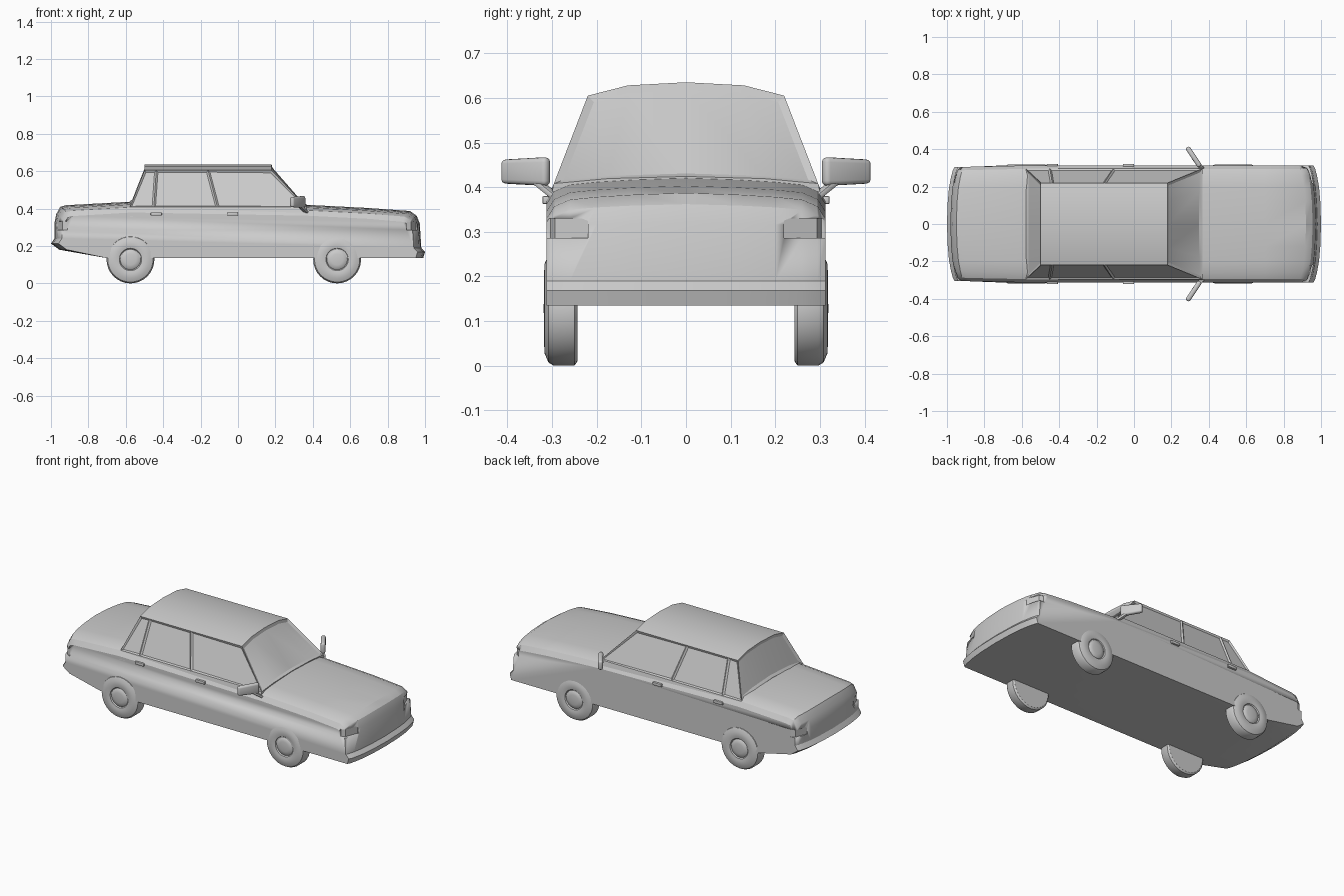
import bpy, bmesh, math
from mathutils import Matrix, Vector

if "Cube" in bpy.data.objects:
    bpy.data.objects.remove(bpy.data.objects["Cube"])


def finish(name, bm, angle=30):
    bmesh.ops.recalc_face_normals(bm, faces=bm.faces)
    me = bpy.data.meshes.new(name)
    bm.to_mesh(me)
    bm.free()
    me.shade_smooth()
    me.set_sharp_from_angle(angle=math.radians(angle))
    ob = bpy.data.objects.new(name, me)
    bpy.context.collection.objects.link(ob)
    return ob


def loft(bm, rings, caps=True):
    loops = [[bm.verts.new(p) for p in r] for r in rings]
    n = len(loops[0])
    for a, b in zip(loops, loops[1:]):
        for i in range(n):
            j = (i + 1) % n
            bm.faces.new((a[i], a[j], b[j], b[i]))
    if caps:
        bm.faces.new(loops[0])
        bm.faces.new(loops[-1])


def box(name, size, matrix, bevel, segments=2):
    bm = bmesh.new()
    bmesh.ops.create_cube(bm, size=1, matrix=Matrix.Diagonal((*size, 1)))
    bmesh.ops.bevel(bm, geom=bm.edges[:], offset=bevel, segments=segments,
                    profile=0.5, affect='EDGES')
    bm.transform(matrix)
    return finish(name, bm, 40)


# Lower body: side profile lofted across the width, crowned and rounded at the ends
profile = [(-.7, .135), (-.955, .18), (-1, .213), (-.982, .24), (-.982, .32),
           (-.972, .37), (-.95, .41), (-.92, .418), (-.57, .437), (.37, .42),
           (.7, .403), (.92, .387), (.955, .362), (.972, .32), (.98, .19),
           (1, .168), (.99, .135)]
half = [(0, 0, 0), (.12, .004, .004), (.2, .009, .011), (.26, .015, .022),
        (.295, .03, .031), (.313, .058, .04)]


def station(y, drop, pull):
    ring = []
    for x, z in profile:
        k = min(max((z - .28) / .1, 0), 1)
        px = x - math.copysign(pull, x) if abs(x) > .9 else x
        taper = 1 - .03 * min(max((-x - .8) / .16, 0), 1)
        ring.append((px, y * taper, z - drop * k))
    return ring


bm = bmesh.new()
loft(bm, [station(-y, d, p) for y, d, p in half[:0:-1]] + [station(*h) for h in half])
body = finish("car_body", bm)

# Recesses for head and tail lamps that wrap round the corners
outline = [(.953, .22), (.925, .293), (.9, .303), (.9, .4), (1.1, .4), (1.1, .22)]
bm = bmesh.new()
for sx in (1, -1):
    for sy in (1, -1):
        loft(bm, [[(sx * (x + (.012 if sx < 0 else 0)), sy * y, z) for x, y in outline]
                  for z in (.286, .33)])
cutter = finish("lamp_recess_cutter", bm)
cutter.hide_render = True
cut = body.modifiers.new("lamp_recesses", 'BOOLEAN')
cut.object = cutter
cut.solver = 'EXACT'

# Cabin: roof columns (top x, sill x), with inset panes on all sides
columns = [(-.5, -.578), (-.437, -.45), (-.16, -.11), (.18, .365)]
roof = [(-.22, .605), (-.13, .628), (0, .635), (.13, .628), (.22, .605)]
bm = bmesh.new()
rows = []
for tx, sx in columns:
    pts = [(sx, -.296, .408)] + [(tx, y, z) for y, z in roof] + [(sx, .296, .408)]
    rows.append([bm.verts.new(p) for p in pts])
side_panes, end_panes = [], []
for a, b in zip(rows, rows[1:]):
    for i in range(6):
        f = bm.faces.new((a[i], b[i], b[i + 1], a[i + 1]))
        if i in (0, 5):
            side_panes.append(f)
for row, rise in ((rows[0], .03), (rows[-1], .016)):
    x = row[0].co.x
    mids = [bm.verts.new((x, y, .408 + rise * k))
            for y, k in ((-.175, .7), (0, 1), (.175, .7))]
    base = [row[0]] + mids + [row[6]]
    end_panes.append([bm.faces.new((row[i + 1], row[i + 2], base[i + 1], base[i]))
                      for i in range(4)])
bmesh.ops.recalc_face_normals(bm, faces=bm.faces)
sills = [e for e in bm.edges if e.is_boundary]
skirt = bmesh.ops.extrude_edge_only(bm, edges=sills)["geom"]
for v in skirt:
    if isinstance(v, bmesh.types.BMVert):
        v.co.z -= .05
        v.co.y *= 1.04
bmesh.ops.recalc_face_normals(bm, faces=bm.faces)
bmesh.ops.inset_individual(bm, faces=side_panes, thickness=.013, depth=-.008)
for panes in end_panes:
    bmesh.ops.inset_region(bm, faces=panes, thickness=.016, depth=-.008,
                           use_even_offset=True)
me_cabin = bpy.data.meshes.new("cabin")
bm.to_mesh(me_cabin)
bm.free()
me_cabin.shade_smooth()
me_cabin.set_sharp_from_angle(angle=math.radians(25))
bpy.context.collection.objects.link(bpy.data.objects.new("cabin", me_cabin))

# Wheels: turned section (radius, distance from the car's centre line)
section = [(0, .243), (.118, .243), (.128, .25), (.128, .296), (.121, .308),
           (.1, .317), (.075, .318), (.06, .315), (.055, .309), (.05, .314),
           (.03, .318), (0, .319)]
for end, cx in (("rear", -.575), ("front", .53)):
    for side, s in (("left", 1), ("right", -1)):
        bm = bmesh.new()
        vs = [bm.verts.new((r, s * y, 0)) for r, y in section]
        es = [bm.edges.new(p) for p in zip(vs, vs[1:])]
        bmesh.ops.spin(bm, geom=vs + es, axis=(0, 1, 0), cent=(0, 0, 0),
                       angle=math.tau, steps=32, use_merge=True)
        bmesh.ops.remove_doubles(bm, verts=bm.verts, dist=1e-4)
        bm.transform(Matrix.Translation((cx, 0, .128)))
        finish(f"{end}_{side}_wheel", bm, 35)

for side, s in (("left", 1), ("right", -1)):
    # Door handles
    for end, x in (("rear", -.437), ("front", -.03)):
        box(f"{end}_{side}_door_handle", (.06, .016, .018),
            Matrix.Translation((x, s * .314, .371)), .004)

    # Door mirror: swept-back housing on a slanted stalk
    turn = Matrix.Rotation(s * math.atan2(.105, -.07), 4, 'Z')
    mirror = box(f"{side}_door_mirror", (.124, .026, .064),
                 Matrix.Translation((.319, s * .359, .435)) @ turn, .011, 3)
    for v in mirror.data.vertices:
        if abs(v.co.y) > .36:
            v.co.z = .435 + (v.co.z - .435) * .85
    a, b = Vector((.368, s * .292, .378)), Vector((.318, s * .354, .428))
    d = b - a
    box(f"{side}_mirror_stalk", (.022, .014, d.length),
        Matrix.Translation((a + b) / 2) @ d.to_track_quat('Z', 'Y').to_matrix().to_4x4(),
        .004)
